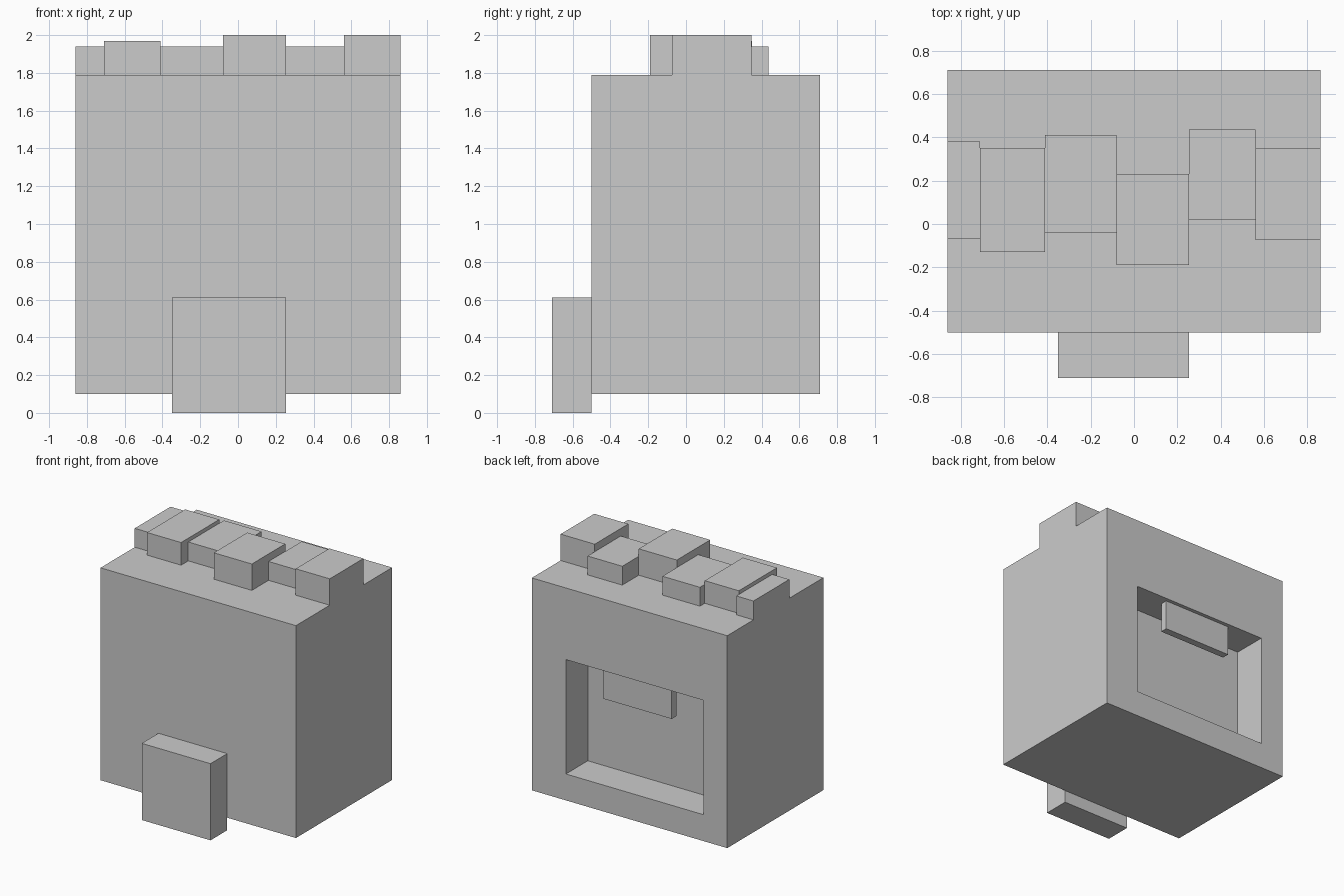
import bpy

if "Cube" in bpy.data.objects:
    bpy.data.objects.remove(bpy.data.objects["Cube"])


def box(name, x, y, z):
    """Axis-aligned box from (min, max) ranges."""
    bpy.ops.mesh.primitive_cube_add(size=1)
    ob = bpy.context.object
    ob.name = name
    ob.location = [(r[0] + r[1]) / 2 for r in (x, y, z)]
    ob.scale = [r[1] - r[0] for r in (x, y, z)]
    bpy.ops.object.transform_apply(location=True, rotation=False, scale=True)
    return ob


BODY_TOP = 1.79

# Main body with a recess in the back face
body = box("body", (-0.86, 0.86), (-0.5, 0.71), (0.1, BODY_TOP))
cutter = box("recess_cutter", (-0.65, 0.56), (0.435, 0.9), (0.31, 1.22))
cutter.hide_render = True
mod = body.modifiers.new("recess", 'BOOLEAN')
mod.operation = 'DIFFERENCE'
mod.solver = 'EXACT'
mod.object = cutter
bpy.context.view_layer.objects.active = body
bpy.ops.object.modifier_apply(modifier=mod.name)
bpy.data.objects.remove(cutter)

# Plate hanging from the top of the recess
box("hanging_plate", (-0.35, 0.255), (0.622, 0.68), (0.98, 1.22))

# Block on the front, reaching down to the ground
box("front_block", (-0.35, 0.255), (-0.71, -0.5), (0, 0.61))

# Staggered ridge of blocks across the top: x edges, then y range and height
edges = [-0.86, -0.71, -0.41, -0.08, 0.255, 0.56, 0.86]
ridge = [(-0.07, 0.38, 1.94), (-0.13, 0.35, 1.97), (-0.04, 0.41, 1.94),
         (-0.19, 0.23, 2.0), (0.02, 0.437, 1.94), (-0.075, 0.348, 2.0)]
for i, (y0, y1, top) in enumerate(ridge):
    box(f"ridge_block_{i + 1}", (edges[i], edges[i + 1]), (y0, y1), (BODY_TOP, top))
